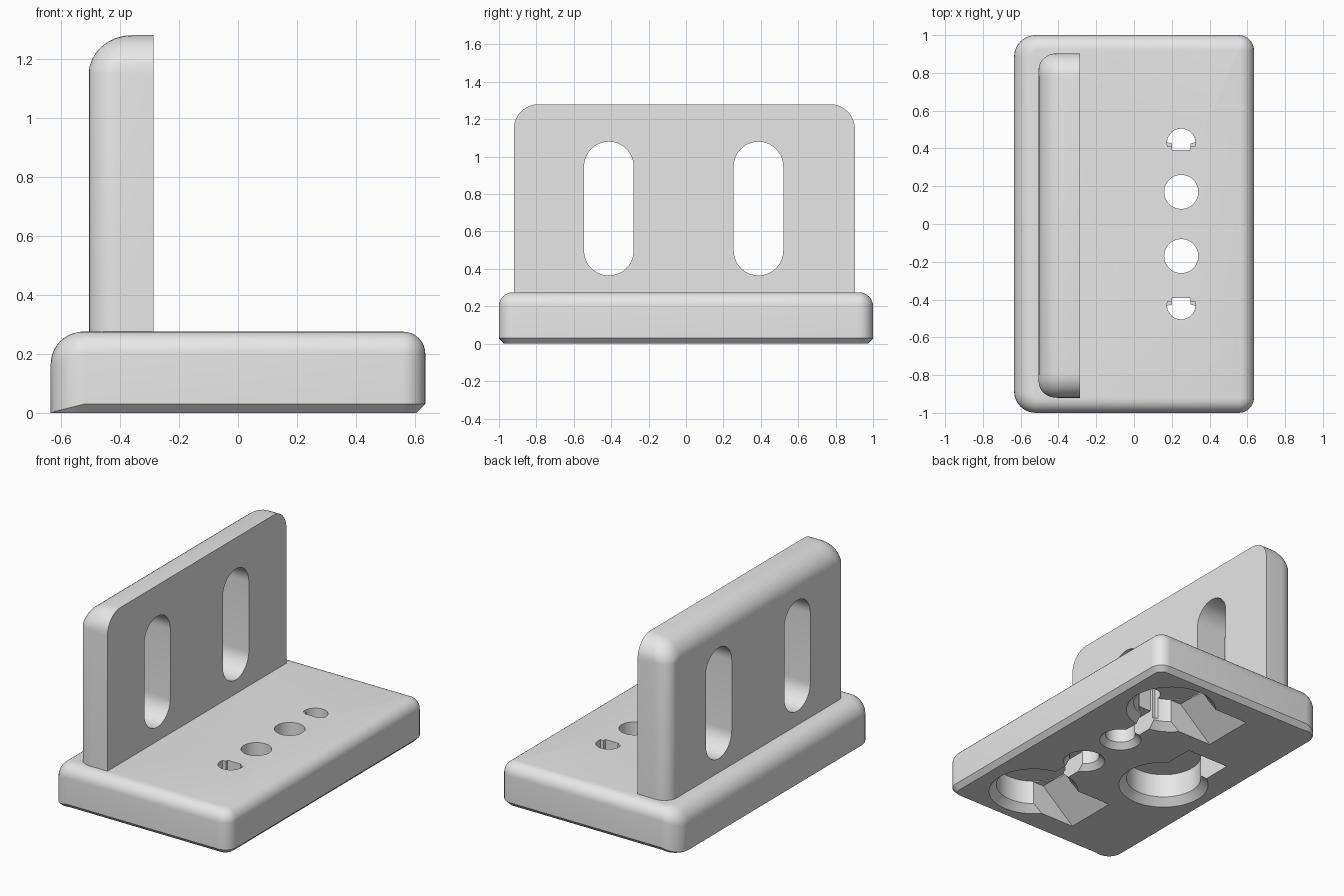
import bpy, bmesh
from math import pi, cos, sin, radians

cube = bpy.data.objects.get("Cube")
if cube:
    bpy.data.objects.remove(cube)

grey = bpy.data.materials.new("plain_grey")
grey.use_nodes = True
grey.diffuse_color = (0.8, 0.8, 0.8, 1)
grey.node_tree.nodes["Principled BSDF"].inputs["Base Color"].default_value = (0.8, 0.8, 0.8, 1)


def loft(name, rings):
    """Skin a stack of equal-length closed rings and cap both ends."""
    bm = bmesh.new()
    loops = [[bm.verts.new(p) for p in ring] for ring in rings]
    n = len(loops[0])
    for a, b in zip(loops, loops[1:]):
        for i in range(n):
            j = (i + 1) % n
            bm.faces.new((a[i], a[j], b[j], b[i]))
    bm.faces.new(loops[0])
    bm.faces.new(loops[-1])
    bmesh.ops.remove_doubles(bm, verts=bm.verts, dist=1e-5)
    bmesh.ops.recalc_face_normals(bm, faces=bm.faces)
    mesh = bpy.data.meshes.new(name)
    bm.to_mesh(mesh)
    bm.free()
    mesh.materials.append(grey)
    obj = bpy.data.objects.new(name, mesh)
    bpy.context.collection.objects.link(obj)
    return obj


def arc(cx, cy, r, start, end, steps):
    angles = [radians(start + (end - start) * i / steps) for i in range(steps + 1)]
    return [(cx + r * cos(a), cy + r * sin(a)) for a in angles]


def at(points, z):
    return [(x, y, z) for x, y in points]


def carve(obj, cutters):
    bpy.context.view_layer.objects.active = obj
    for c in cutters:
        c.hide_render = True
        mod = obj.modifiers.new("cut", "BOOLEAN")
        mod.operation, mod.solver, mod.object = "DIFFERENCE", "EXACT", c
        bpy.ops.object.modifier_apply(modifier=mod.name)
        bpy.data.objects.remove(c)


def finish(obj):
    bpy.ops.object.select_all(action="DESELECT")
    obj.select_set(True)
    bpy.context.view_layer.objects.active = obj
    bpy.ops.object.shade_smooth_by_angle(angle=radians(30))


STEPS = 8
fillet = [pi / 2 * i / STEPS for i in range(STEPS + 1)]

# Base block: (x, y, normal x, normal y, fillet radius, chamfer weight)
HX, HY, TOP = 0.635, 1.0, 0.275
outline = []
for sx, sy, start in ((1, 1, 0), (-1, 1, 90), (-1, -1, 180), (1, -1, 270)):
    corner = 0.08 if sx > 0 else 0.115
    for i in range(STEPS + 1):
        a = radians(start + 90 * i / STEPS)
        nx, ny = cos(a), sin(a)
        left = max(0, -nx)
        outline.append((sx * (HX - corner) + corner * nx, sy * (HY - corner) + corner * ny,
                        nx, ny, 0.075 + 0.035 * left, 1 - left))
rings = [[(x - nx * 0.03 * w, y - ny * 0.03 * w, 0) for x, y, nx, ny, r, w in outline],
         [(x, y, 0.001 + 0.029 * w) for x, y, nx, ny, r, w in outline]]
for t in fillet:
    rings.append([(x - nx * r * (1 - cos(t)), y - ny * r * (1 - cos(t)), TOP - r * (1 - sin(t)))
                  for x, y, nx, ny, r, w in outline])
base = loft("base_block", rings)


def round_cut(x, y, r, flare, top):
    """Round recess with a countersunk rim on the underside."""
    steps = ((r + flare + 0.005, -0.005), (r, flare), (r, top))
    return loft("cutter", [at(arc(x, y, q, 0, 360, 48)[:-1], z) for q, z in steps])


def ramp_cut(x, y, dx, dy, half, length):
    """Slot that slopes from the recess ceiling down to the underside."""
    profile = ((0, -0.02), (0, 0.195), (0.22, 0.195), (length, 0), (length, -0.02))
    return loft("cutter", [[(x + dx * u - dy * h, y + dy * u + dx * h, z) for u, z in profile]
                           for h in (-half, half)])


cutters = [round_cut(-0.3, -0.08, 0.225, 0.045, 0.2),
           ramp_cut(-0.3, -0.08, 0, 1, 0.15, 0.415)]
for s in (1, -1):
    # Recess with ramp, screw hole, joining channel and half-round hole
    cutters.append(round_cut(0.25, s * 0.645, 0.225, 0.045, 0.2))
    cutters.append(ramp_cut(0.25, s * 0.645, -1, 0, 0.172, 0.45))
    cutters.append(round_cut(0.25, s * 0.17, 0.09, 0.035, 0.4))
    channel = [(0.2, 0.18), (0.3, 0.18), (0.3, 0.5), (0.2, 0.5)]
    cutters.append(loft("cutter", [at([(x, s * y) for x, y in channel], z) for z in (-0.02, 0.12)]))
    half_hole = arc(0.25, 0.43, 0.075, -15, 195, 20) + [(0.2, 0.41), (0.2, 0.393), (0.3, 0.393), (0.3, 0.41)]
    cutters.append(loft("cutter", [at([(x, s * y) for x, y in half_hole], z) for z in (0.06, 0.4)]))
carve(base, cutters)
finish(base)

# Upright plate: flat inner face, rounded outer rim
Y0, Y1, Z0, Z1, R = -0.92, 0.903, 0.25, 1.28, 0.13
FACE, BACK = -0.287, -0.505
rim = [(Y1, Z0, 1, 0)]
for cy, start in ((Y1 - R, 0), (Y0 + R, 90)):
    for i in range(STEPS + 1):
        a = radians(start + 90 * i / STEPS)
        rim.append((cy + R * cos(a), Z1 - R + R * sin(a), cos(a), sin(a)))
rim.append((Y0, Z0, -1, 0))
rings = [[(FACE, y, z) for y, z, ny, nz in rim]]
for t in fillet:
    ring = []
    for y, z, ny, nz in rim:
        r = 0.085 + 0.045 * max(0, nz)
        inset = r * (1 - cos(t))
        ring.append((BACK + 1.12 * r * (1 - sin(t)), y - ny * inset, z - nz * inset))
    rings.append(ring)
upright = loft("upright_plate", rings)

# Two tall slots through the plate
slots = []
for cy in (-0.4125, 0.3875):
    shape = arc(cy, 0.9475, 0.1325, 0, 180, 24) + arc(cy, 0.4975, 0.1325, 180, 360, 24)
    slots.append(loft("cutter", [[(x, y, z) for y, z in shape] for x in (-0.7, -0.1)]))
carve(upright, slots)
finish(upright)
